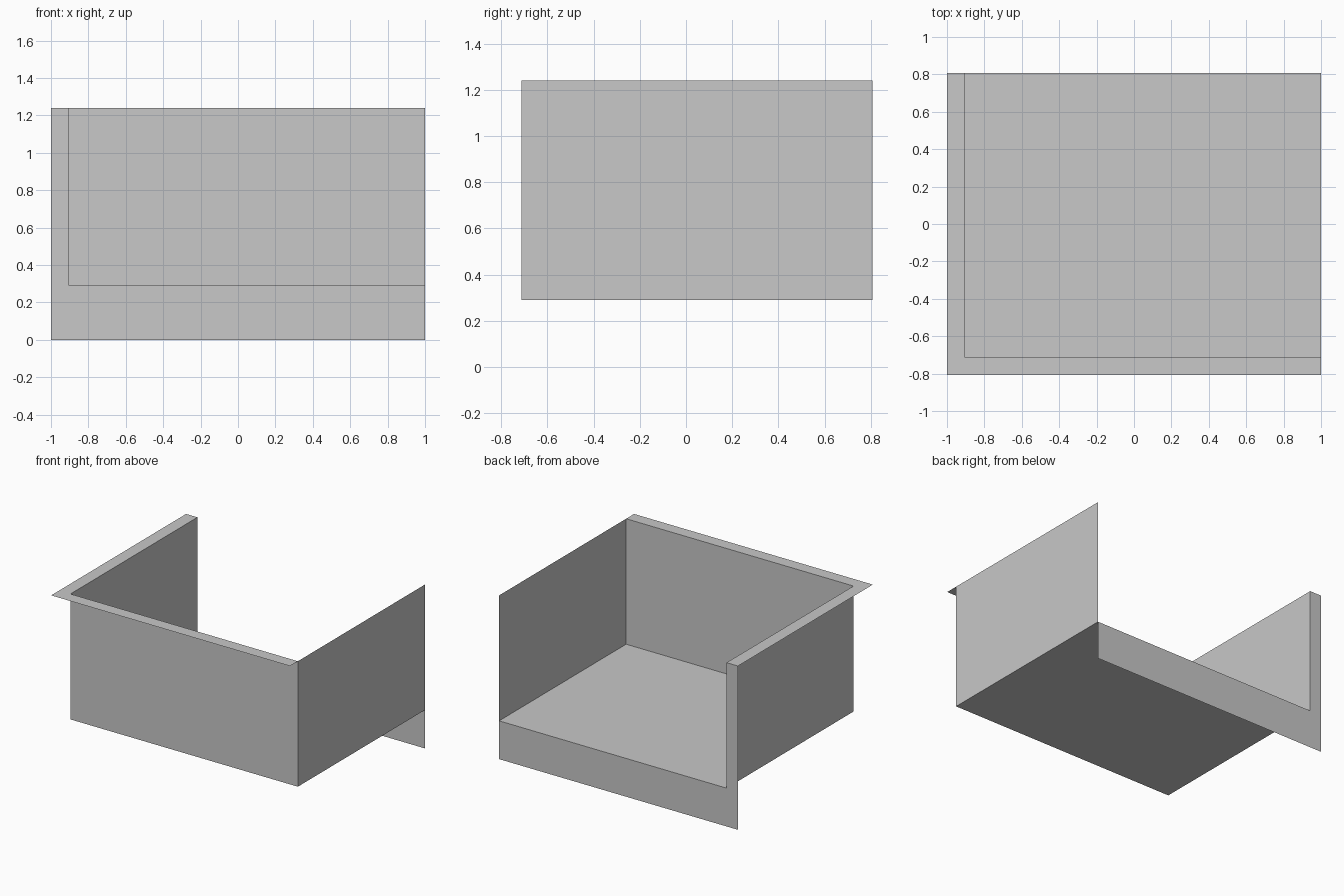
import bpy

if "Cube" in bpy.data.objects:
    bpy.data.objects.remove(bpy.data.objects["Cube"])

# Key dimensions
X0, X1 = -1.0, 1.0        # outer width
Y0, Y1 = -0.807, 0.807    # outer depth
XI, YI = -0.905, -0.712   # inner left wall and front wall
ZF, ZT = 0.29, 1.24       # floor height and top

grey = bpy.data.materials.new("plain grey")
grey.diffuse_color = (0.58, 0.58, 0.58, 1)
grey.use_nodes = True
grey.node_tree.nodes["Principled BSDF"].inputs["Base Color"].default_value = grey.diffuse_color


def sheet(name, outline, place):
    """One flat sheet: a 2D outline mapped into space by place(a, b)."""
    me = bpy.data.meshes.new(name)
    me.from_pydata([place(a, b) for a, b in outline], [], [range(len(outline))])
    me.materials.append(grey)
    ob = bpy.data.objects.new(name, me)
    bpy.context.collection.objects.link(ob)
    return ob


def rect(a0, a1, b0, b1):
    return [(a0, b0), (a1, b0), (a1, b1), (a0, b1)]


def corner(a0, ai, a1, b0, bi, b1):
    """L-shaped border along the left and lower edges."""
    return [(a0, b0), (a1, b0), (a1, bi), (ai, bi), (ai, b1), (a0, b1)]


# Tray: floor and three walls, open at the top and back
sheet("floor", rect(XI, X1, YI, Y1), lambda x, y: (x, y, ZF))
sheet("front_wall", rect(XI, X1, ZF, ZT), lambda x, z: (x, YI, z))
sheet("right_wall", rect(YI, Y1, ZF, ZT), lambda y, z: (X1, y, z))
sheet("left_wall", rect(YI, Y1, ZF, ZT)[::-1], lambda y, z: (XI, y, z))

# L-shaped flanges around the open top and the open back
sheet("top_rim", corner(X0, XI, X1, Y0, YI, Y1), lambda x, y: (x, y, ZT))
sheet("back_rim", corner(X0, XI, X1, 0, ZF, ZT)[::-1], lambda x, z: (x, Y1, z))
